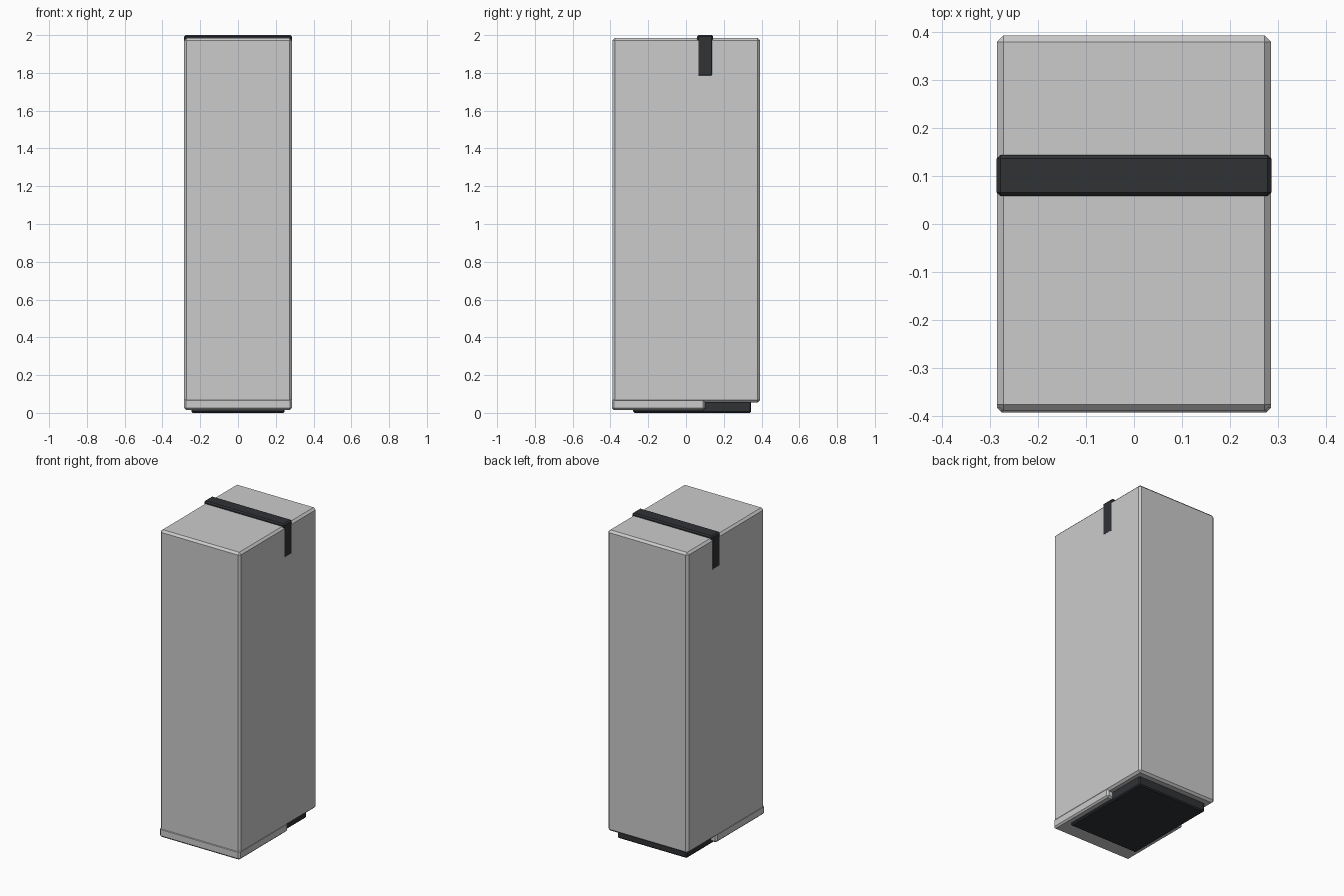
import bpy
import bmesh

if "Cube" in bpy.data.objects:
    bpy.data.objects.remove(bpy.data.objects["Cube"])

dark = bpy.data.materials.new("dark_rubber")
dark.diffuse_color = (0.03, 0.032, 0.036, 1)
dark.use_nodes = True
dark.node_tree.nodes["Principled BSDF"].inputs["Base Color"].default_value = dark.diffuse_color


def box(name, x, y, z, chamfer, mat=None):
    """Chamfered box; x, y and z are (min, max) ranges."""
    bm = bmesh.new()
    bmesh.ops.create_cube(bm, size=1)
    for v in bm.verts:
        v.co = [r[0] + (c + 0.5) * (r[1] - r[0]) for c, r in zip(v.co, (x, y, z))]
    bmesh.ops.bevel(bm, geom=bm.edges[:], offset=chamfer, segments=1,
                    affect='EDGES', profile=0.5)
    mesh = bpy.data.meshes.new(name)
    bm.to_mesh(mesh)
    bm.free()
    obj = bpy.data.objects.new(name, mesh)
    bpy.context.collection.objects.link(obj)
    if mat:
        mesh.materials.append(mat)
    return obj


# Tall main body
box("main_body", (-0.285, 0.285), (-0.389, 0.392), (0.055, 1.985), 0.013)

# Front slab stepping down below the body
box("front_base", (-0.285, 0.285), (-0.392, 0.10), (0.015, 0.075), 0.010)

# Dark foot plate
box("foot_plate", (-0.247, 0.247), (-0.28, 0.345), (0.0, 0.062), 0.007, dark)

# Dark strap across the top, hanging a little down each side
box("top_strap", (-0.2856, 0.2856), (0.058, 0.144), (1.78, 2.0), 0.008, dark)
